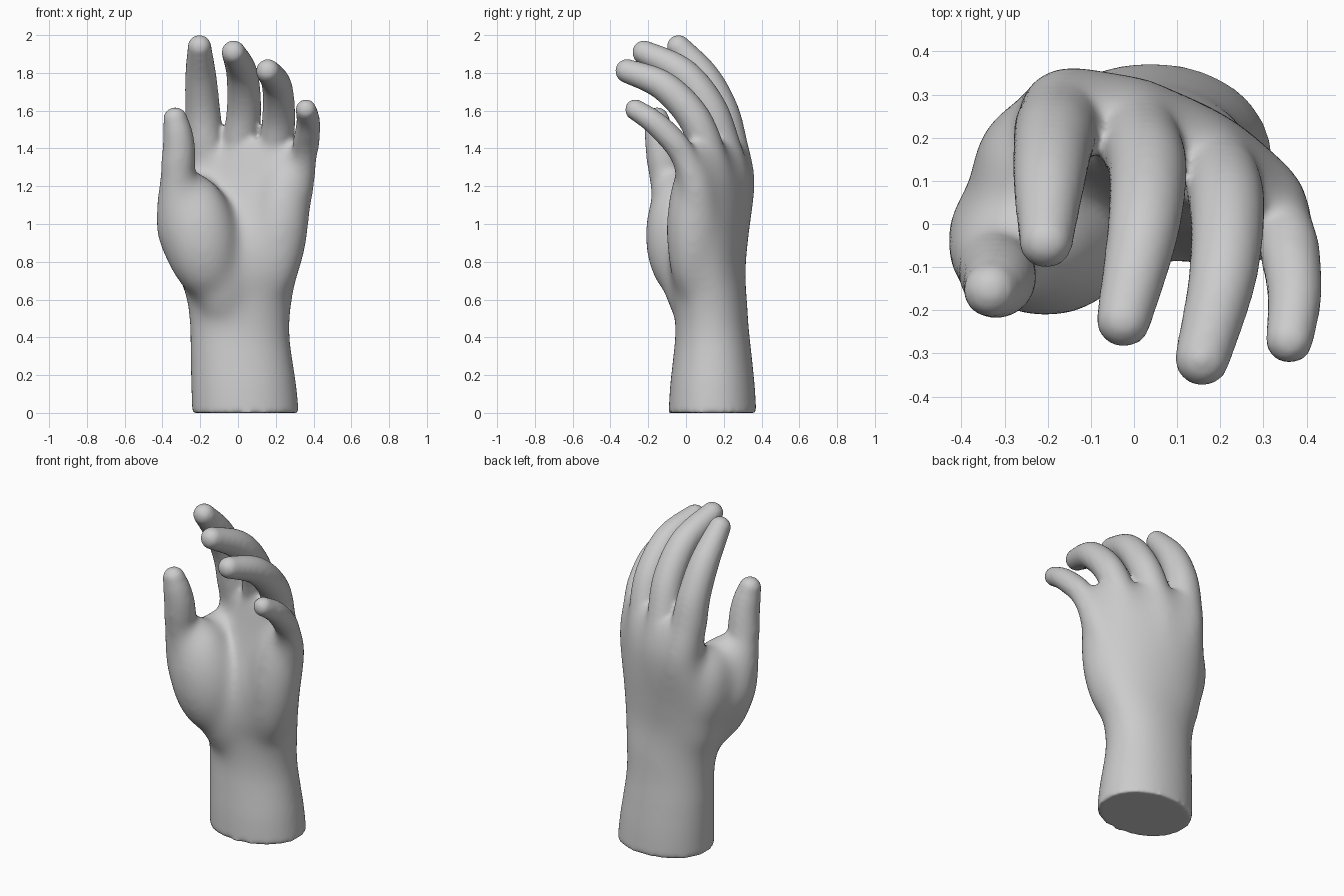
import bpy, bmesh, math
from mathutils import Vector, Matrix

if "Cube" in bpy.data.objects:
    bpy.data.objects.remove(bpy.data.objects["Cube"])

bm = bmesh.new()


def spline(rows, steps):
    """Catmull-Rom interpolation of rows of numbers."""
    pts = [rows[0]] + list(rows) + [rows[-1]]
    out = []
    for i in range(1, len(pts) - 2):
        for s in range(steps):
            t = s / steps
            out.append([0.5 * (2 * b + (c - a) * t + (2 * a - 5 * b + 4 * c - d) * t * t
                        + (3 * b - a - 3 * c + d) * t ** 3)
                        for a, b, c, d in zip(*pts[i - 1:i + 3])])
    return out + [list(rows[-1])]


def loft(rings):
    """Closed skin through equal-length rings of points."""
    vs = [[bm.verts.new(p) for p in r] for r in rings]
    n = len(vs[0])
    for a, b in zip(vs, vs[1:]):
        for i in range(n):
            j = (i + 1) % n
            bm.faces.new((a[i], a[j], b[j], b[i]))
    bm.faces.new(vs[0][::-1])
    bm.faces.new(vs[-1])


def ellipsoid(centre, radii, tilt_y=0.0):
    m = (Matrix.Translation(centre) @ Matrix.Rotation(tilt_y, 4, 'Y')
         @ Matrix.Diagonal((*radii, 1)))
    bmesh.ops.create_uvsphere(bm, u_segments=32, v_segments=20, radius=1, matrix=m)


def digit(rows):
    """Round tapered tube through (x, y, z, radius) rows with ball ends."""
    path = spline(rows, 6)
    rings = []
    for i, p in enumerate(path):
        tan = (Vector(path[min(i + 1, len(path) - 1)][:3])
               - Vector(path[max(i - 1, 0)][:3])).normalized()
        u = Vector((0, 1, 0)).cross(tan).normalized()
        v = tan.cross(u)
        rings.append([Vector(p[:3]) + p[3] * (math.cos(a) * u + math.sin(a) * v)
                      for a in (k * math.tau / 28 for k in range(28))])
    loft(rings)
    for p in (path[0], path[-1]):
        ellipsoid(p[:3], (p[3],) * 3)


# wrist and palm body: z, centre x, centre y, half width, half depth, tilt
body = [(0, .04, .14, .282, .232, 0),
        (.15, .03, .14, .277, .223, 0),
        (.40, .01, .14, .264, .198, 0),
        (.60, .008, .13, .282, .194, -.04),
        (.75, .000, .115, .322, .197, -.14),
        (.92, .020, .125, .335, .190, -.27),
        (1.10, .040, .155, .340, .163, -.37),
        (1.25, .055, .170, .335, .135, -.42),
        (1.39, .07, .160, .30, .095, -.44),
        (1.45, .07, .150, .25, .06, -.44)]
rings = []
for z, cx, cy, rx, ry, t in spline(body, 6):
    ring = []
    for k in range(56):
        a = k * math.tau / 56
        c, s = math.cos(a), math.sin(a)
        x = rx * math.copysign(abs(c) ** .95, c)
        y = ry * math.copysign(abs(s) ** .95, s)
        ring.append((cx + x * math.cos(t) - y * math.sin(t),
                     cy + x * math.sin(t) + y * math.cos(t), z))
    rings.append(ring)
loft(rings)

# fleshy pads: thumb mound and its root, outer palm edge, web behind the thumb
ellipsoid((-.205, -.03, .94), (.205, .188, .345), -.2)
ellipsoid((-.11, .03, .80), (.18, .165, .36), -.15)
ellipsoid((.22, .035, .97), (.155, .142, .40), .12)
ellipsoid((-.20, .12, .97), (.175, .18, .30), -.15)

# index finger
digit([(-.07, .19, .75, .10), (-.145, .25, 1.2, .120), (-.175, .224, 1.42, .102),
       (-.187, .185, 1.6, .093), (-.197, .095, 1.78, .083), (-.204, -.040, 1.939, .063)])
# middle finger
digit([(-.02, .2, .75, .10), (.0, .232, 1.2, .114), (.015, .190, 1.42, .097),
       (.032, .12, 1.62, .091), (.020, -.02, 1.80, .083), (-.024, -.222, 1.909, .064)])
# ring finger
digit([(.08, .17, .75, .10), (.165, .155, 1.2, .105), (.2, .110, 1.4, .092),
       (.216, .03, 1.58, .087), (.205, -.125, 1.735, .079), (.158, -.312, 1.81, .064)])
# little finger
digit([(.19, .12, .75, .10), (.302, .06, 1.15, .098), (.345, .005, 1.32, .078),
       (.362, -.07, 1.44, .070), (.372, -.17, 1.54, .063), (.36, -.268, 1.605, .056)])
# thumb
digit([(-.17, .03, .72, .13), (-.27, -.02, .95, .160), (-.312, -.065, 1.12, .124),
       (-.318, -.105, 1.26, .095), (-.313, -.128, 1.40, .086), (-.320, -.143, 1.49, .077),
       (-.332, -.153, 1.555, .064)])

mesh = bpy.data.meshes.new("parts")
bm.to_mesh(mesh)
bm.free()
hand = bpy.data.objects.new("hand", mesh)
bpy.context.collection.objects.link(hand)

# fuse the parts into one skin
fuse = hand.modifiers.new("fuse", 'REMESH')
fuse.mode = 'VOXEL'
fuse.voxel_size = .013
fuse.use_smooth_shade = True
skin = bpy.data.meshes.new_from_object(
    hand.evaluated_get(bpy.context.evaluated_depsgraph_get()))
hand.modifiers.clear()
hand.data = skin
skin.name = "hand"

# soften everything a little and the palm strongly, fading out at the digits
palm = hand.vertex_groups.new(name="palm")


def ramp(v, lo, hi):
    t = min(1, max(0, (v - lo) / (hi - lo)))
    return t * t * (3 - 2 * t)


for v in skin.vertices:
    x, y, z = v.co
    top = 1.34 if x < -.2 and y < .06 else 1.46
    w = ramp(z, .3, .5) * ramp(top - z, 0, .16)
    if w > 0:
        palm.add([v.index], w, 'REPLACE')
for name, count, group in (("soften", 8, ""), ("blend_palm", 130, "palm")):
    soft = hand.modifiers.new(name, 'SMOOTH')
    soft.factor = .5
    soft.iterations = count
    soft.vertex_group = group
